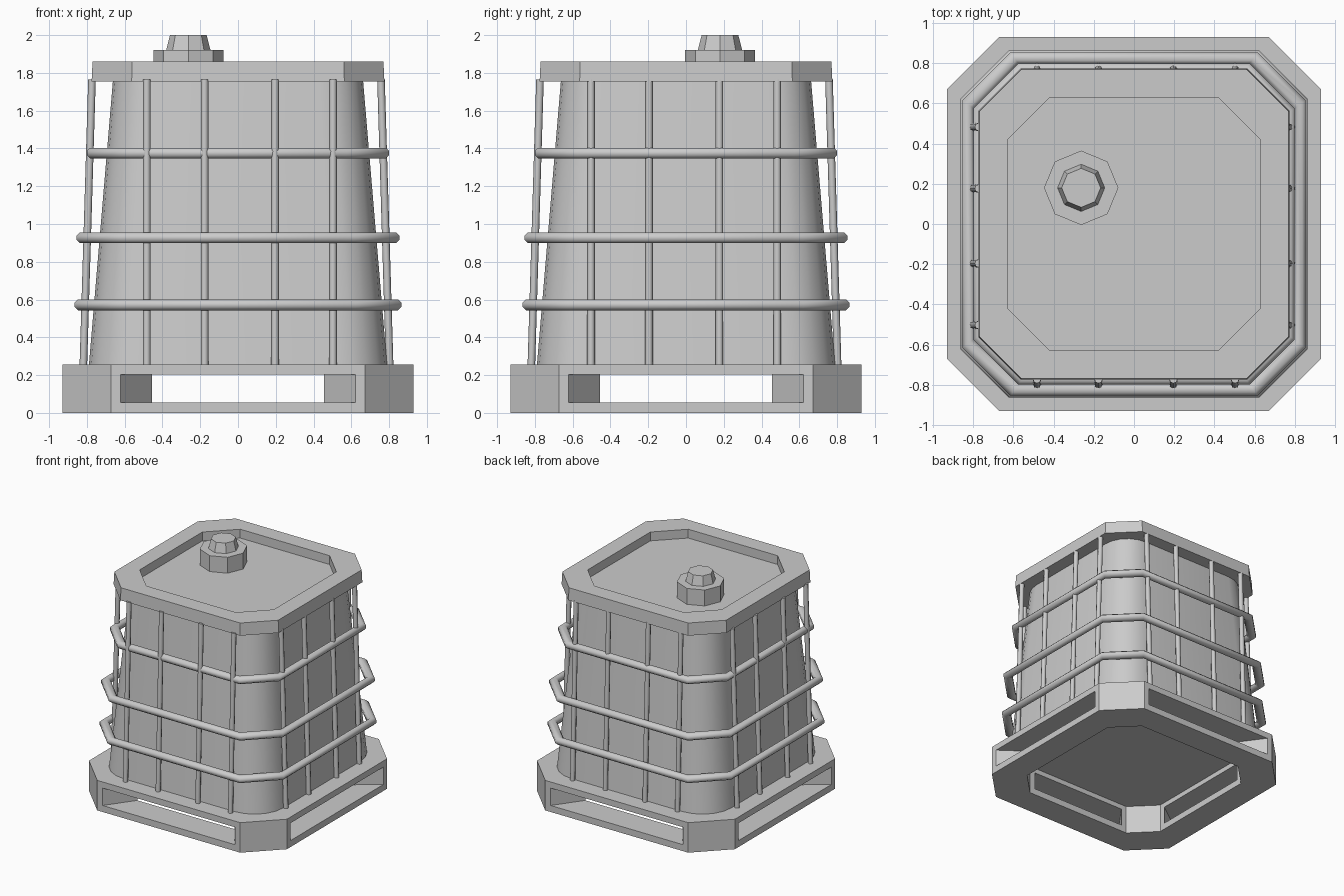
import bpy, bmesh, math
from mathutils import Vector

if "Cube" in bpy.data.objects:
    bpy.data.objects.remove(bpy.data.objects["Cube"])


def finish(name, bm, angle=35):
    bmesh.ops.recalc_face_normals(bm, faces=bm.faces)
    me = bpy.data.meshes.new(name)
    bm.to_mesh(me)
    bm.free()
    ob = bpy.data.objects.new(name, me)
    bpy.context.collection.objects.link(ob)
    bpy.ops.object.select_all(action='DESELECT')
    ob.select_set(True)
    bpy.context.view_layer.objects.active = ob
    if angle:
        bpy.ops.object.shade_smooth_by_angle(angle=math.radians(angle))
    return ob


def octagon(half, flat):
    pts = []
    for i in range(4):
        c, s = [(1, 0), (0, 1), (-1, 0), (0, -1)][i]
        for x, y in ((half, -flat), (half, flat)):
            pts.append((x * c - y * s, x * s + y * c))
    return pts


def rounded(half, r, seg=5):
    pts = []
    for i in range(4):
        cx, cy = [(1, 1), (-1, 1), (-1, -1), (1, -1)][i]
        for k in range(seg + 1):
            a = math.pi / 2 * (i + k / seg)
            pts.append((cx * (half - r) + r * math.cos(a), cy * (half - r) + r * math.sin(a)))
    return pts


def loft(bm, loops, ring=False):
    """Skin a list of (outline, z); ring joins last to first, otherwise the ends are capped."""
    rows = [[bm.verts.new((x, y, z)) for x, y in pts] for pts, z in loops]
    n = len(rows[0])
    for i in range(len(rows) if ring else len(rows) - 1):
        a, b = rows[i], rows[(i + 1) % len(rows)]
        for j in range(n):
            bm.faces.new((a[j], a[(j + 1) % n], b[(j + 1) % n], b[j]))
    if not ring:
        bm.faces.new(rows[0][::-1])
        bm.faces.new(rows[-1])


def bar(bm, a, b, r, sides=8):
    a, b = Vector(a), Vector(b)
    d = b - a
    m = d.to_track_quat('Z', 'Y').to_matrix().to_4x4()
    m.translation = (a + b) / 2
    bmesh.ops.create_cone(bm, cap_ends=True, segments=sides, radius1=r, radius2=r,
                          depth=d.length, matrix=m)


# pallet base: octagonal ring with a tapered fork window in each side
bm = bmesh.new()
outer, inner = octagon(.93, .672), octagon(.70, .505)
loft(bm, [(outer, 0), (outer, .255), (inner, .255), (inner, 0)], ring=True)
base = finish("pallet_base", bm, 0)

bm = bmesh.new()
slope = (.622 - .455) / .23
for i in range(4):
    c, s = [(1, 0), (0, 1), (-1, 0), (0, -1)][i]
    ends = []
    for d in (.94, .69):
        w = .455 + (d - .70) * slope
        ends.append([bm.verts.new((d * c - y * s, d * s + y * c, z))
                     for y, z in ((-w, .055), (w, .055), (w, .203), (-w, .203))])
    a, b = ends
    bm.faces.new(a)
    bm.faces.new(b[::-1])
    for j in range(4):
        k = (j + 1) % 4
        bm.faces.new((a[j], b[j], b[k], a[k]))
cutter = finish("window_cutter", bm, 0)
cutter.hide_render = True
mod = base.modifiers.new("windows", 'BOOLEAN')
mod.operation = 'DIFFERENCE'
mod.solver = 'EXACT'
mod.object = cutter
bpy.context.view_layer.objects.active = base
bpy.ops.object.modifier_apply(modifier=mod.name)
bpy.data.objects.remove(cutter)

# tapered tank with rounded corners
bm = bmesh.new()
loft(bm, [(rounded(.79, .27), .245), (rounded(.66, .225), 1.785)])
finish("tank", bm)

# top rim
bm = bmesh.new()
inner = octagon(.63, .42)
loft(bm, [(octagon(.775, .563), 1.755), (octagon(.77, .56), 1.86),
          (inner, 1.86), (inner, 1.755)], ring=True)
finish("top_rim", bm, 0)

# horizontal hoops
for name, half, z in (("upper_hoop", .771, 1.375), ("middle_hoop", .826, .927),
                      ("lower_hoop", .836, .572)):
    bm = bmesh.new()
    loops = []
    for k in range(8):
        a = math.pi / 4 * (k + .5)
        h = half + .031 * math.cos(a)
        loops.append((octagon(h, h * .72), z + .031 * math.sin(a)))
    loft(bm, loops, ring=True)
    finish(name, bm, 46)

# upright bars, four on each side, leaning inward
bm = bmesh.new()
for t in (-.483, -.177, .196, .503):
    for s in (-1, 1):
        lo, hi = s * .811 - .008, s * .765 - .008
        bar(bm, (t, lo, .245), (t, hi, 1.765), .02)
        bar(bm, (lo, -t, .245), (hi, -t, 1.765), .02)
finish("upright_bars", bm, 46)

# filler cap
bm = bmesh.new()


def disc(r):
    return [(-.263 + r * math.cos(k * math.pi / 4), .18 + r * math.sin(k * math.pi / 4))
            for k in range(8)]


loft(bm, [(disc(.185), 1.77), (disc(.185), 1.92)])
loft(bm, [(disc(.12), 1.91), (disc(.097), 2.0)])
finish("filler_cap", bm, 0)
